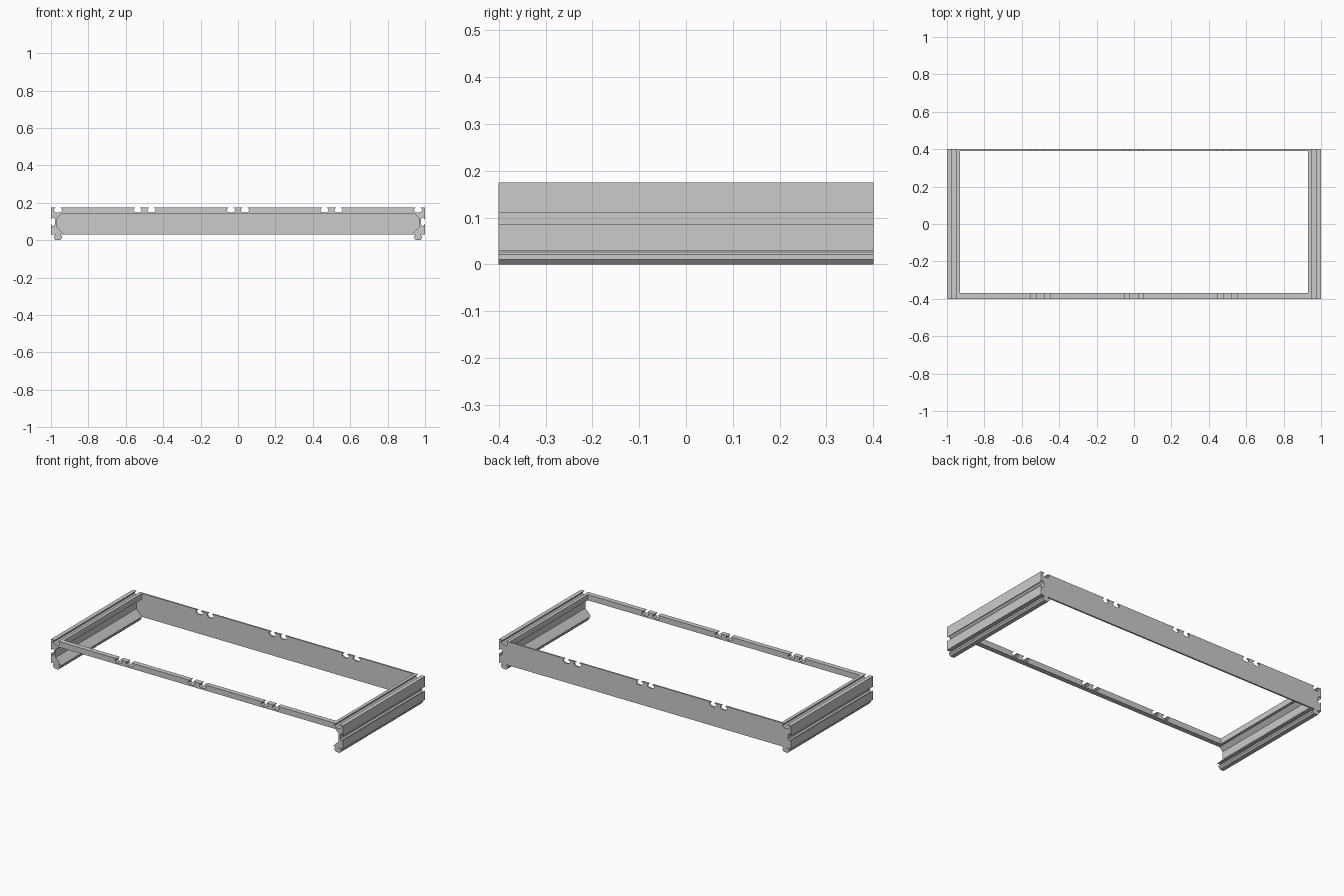
import bpy
import bmesh

cube = bpy.data.objects.get("Cube")
if cube:
    bpy.data.objects.remove(cube, do_unlink=True)

# One plain grey finish
grey = bpy.data.materials.new("matte grey")
grey.use_nodes = True
COLOUR = (0.6, 0.6, 0.6, 1)
grey.diffuse_color = COLOUR
grey.node_tree.nodes["Principled BSDF"].inputs["Base Color"].default_value = COLOUR

TOP, BASE, BAR_BASE = 0.175, 0.03, 0.14
INNER, WAIST, HALF_DEPTH = 0.93, 0.968, 0.4
SLOT_X = 0.9625


def extrude_profile(name, outline, y0, y1):
    """Extrude an (x, z) outline between two y positions."""
    bm = bmesh.new()
    face = bm.faces.new([bm.verts.new((x, y0, z)) for x, z in outline])
    ext = bmesh.ops.extrude_face_region(bm, geom=[face])
    moved = [v for v in ext["geom"] if isinstance(v, bmesh.types.BMVert)]
    bmesh.ops.translate(bm, verts=moved, vec=(0, y1 - y0, 0))
    bmesh.ops.recalc_face_normals(bm, faces=bm.faces)
    mesh = bpy.data.meshes.new(name)
    bm.to_mesh(mesh)
    bm.free()
    mesh.materials.append(grey)
    obj = bpy.data.objects.new(name, mesh)
    bpy.context.collection.objects.link(obj)
    return obj


def keyhole(depth):
    """Undercut slot as (across, inward) pairs: narrow mouth, wide middle, tapered floor."""
    half = [(0.0125, 0), (0.0125, 0.1), (0.0225, 0.3), (0.0225, 0.65), (0.0125, 1)]
    half = [(u, v * depth) for u, v in half]
    return [(-u, v) for u, v in half] + [(u, v) for u, v in reversed(half)]


def top_notch(x):
    return [(x + u, TOP - v) for u, v in keyhole(0.026)]


# Side rails: top slot, outer slot, hooked foot and pinched inner wall
inner_wall = [(INNER, BASE), (WAIST, 0.07), (WAIST, 0.118), (INNER + 0.015, BAR_BASE), (INNER, BAR_BASE)]
outer_slot = [(1 - v, 0.0985 - u) for u, v in keyhole(0.022)]
foot = [(SLOT_X - u, BASE - v) for u, v in keyhole(BASE)]
rail = ([(INNER, TOP)] + top_notch(SLOT_X) + [(1, TOP)] + outer_slot
        + [(1, BASE)] + foot + inner_wall)
for side, sign in (("left", 1), ("right", -1)):
    extrude_profile(side + "_rail", [(sign * x, z) for x, z in rail], -HALF_DEPTH, HALF_DEPTH)

# Pairs of notches shared by the front bar and the back panel
notched_top = [(-INNER, TOP)]
for centre in (-0.5, 0, 0.5):
    for offset in (-0.0375, 0.0375):
        notched_top += top_notch(centre + offset)
notched_top.append((INNER, TOP))

# Slim front bar
extrude_profile("front_bar", notched_top + [(INNER, BAR_BASE), (-INNER, BAR_BASE)],
                -HALF_DEPTH, -0.37)

# Tall back panel, closing the hollows of the rails
panel = (notched_top + list(reversed(inner_wall))
         + [(-x, z) for x, z in inner_wall])
extrude_profile("back_panel", panel, 0.39, HALF_DEPTH)
